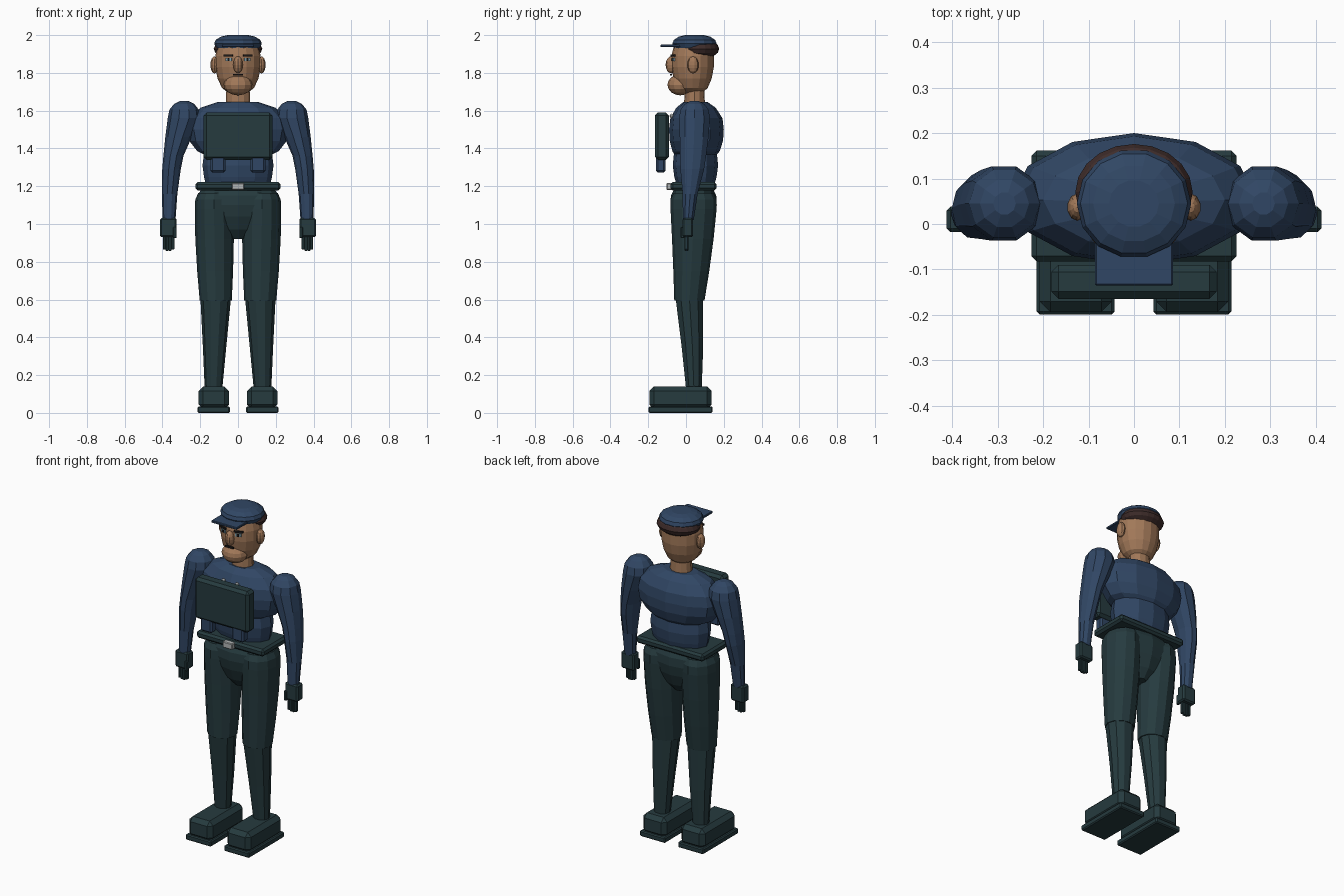
import bpy, bmesh, math
from mathutils import Matrix, Vector


def mat(name, rgb):
    m = bpy.data.materials.new(name)
    m.diffuse_color = (*rgb, 1)
    return m


NAVY = mat("navy_cloth", (0.030, 0.062, 0.128))
GREEN = mat("dark_green", (0.019, 0.043, 0.049))
SKIN = mat("skin", (0.36, 0.19, 0.10))
HAIR = mat("dark_brown_hair", (0.048, 0.025, 0.023))
METAL = mat("light_metal", (0.45, 0.47, 0.47))
BLACK = mat("near_black", (0.012, 0.010, 0.010))
EYE = mat("eye_grey_blue", (0.22, 0.36, 0.42))


def finish(bm, name, material):
    bmesh.ops.recalc_face_normals(bm, faces=bm.faces)
    me = bpy.data.meshes.new(name)
    bm.to_mesh(me)
    bm.free()
    me.materials.append(material)
    ob = bpy.data.objects.new(name, me)
    bpy.context.collection.objects.link(ob)
    return ob


def loft(name, material, rings, n=12):
    """Closed skin over horizontal elliptical rings (z, cx, cy, rx, ry)."""
    bm = bmesh.new()
    loops = []
    for z, cx, cy, rx, ry in rings:
        loops.append([bm.verts.new((cx + rx * math.cos(2 * math.pi * i / n),
                                    cy + ry * math.sin(2 * math.pi * i / n), z))
                      for i in range(n)])
    for a, b in zip(loops, loops[1:]):
        for i in range(n):
            j = (i + 1) % n
            bm.faces.new((a[i], a[j], b[j], b[i]))
    bm.faces.new(loops[0][::-1])
    bm.faces.new(loops[-1])
    return finish(bm, name, material)


def box(name, material, x, y, z, bevel=0.0, yaw=0.0):
    """Box from (min, max) ranges, with chamfered edges."""
    bm = bmesh.new()
    bmesh.ops.create_cube(bm, size=1)
    size = Vector((x[1] - x[0], y[1] - y[0], z[1] - z[0]))
    bmesh.ops.scale(bm, vec=size, verts=bm.verts)
    if bevel:
        bmesh.ops.bevel(bm, geom=bm.edges[:], offset=bevel, segments=1,
                        affect='EDGES', profile=0.5)
    bmesh.ops.rotate(bm, verts=bm.verts, matrix=Matrix.Rotation(yaw, 3, 'Z'))
    bmesh.ops.translate(bm, verts=bm.verts, vec=(sum(x) / 2, sum(y) / 2, sum(z) / 2))
    return finish(bm, name, material)


def ball(name, material, c, r, u=12, v=8):
    bm = bmesh.new()
    bmesh.ops.create_uvsphere(bm, u_segments=u, v_segments=v, radius=1)
    bmesh.ops.scale(bm, vec=r, verts=bm.verts)
    bmesh.ops.translate(bm, verts=bm.verts, vec=c)
    return finish(bm, name, material)


def side_range(s, a, b):
    return tuple(sorted((s * a, s * b)))


# Torso
loft("chest", NAVY, [(1.35, 0, .05, .14, .10), (1.385, 0, .053, .215, .125),
                     (1.44, 0, .055, .258, .141), (1.50, 0, .055, .27, .145),
                     (1.56, 0, .055, .255, .138), (1.615, 0, .053, .20, .105),
                     (1.645, 0, .05, .11, .065)])
loft("abdomen", NAVY, [(1.19, 0, .05, .165, .095), (1.25, 0, .05, .180, .112),
                       (1.31, 0, .05, .188, .120), (1.37, 0, .05, .18, .114),
                       (1.42, 0, .05, .15, .09)])
loft("pelvis", GREEN, [(.92, 0, .04, .035, .045), (.97, 0, .04, .095, .085),
                       (1.04, 0, .04, .165, .112), (1.10, 0, .04, .205, .123),
                       (1.15, 0, .04, .215, .12), (1.19, 0, .04, .19, .10)])

# Belt and chest rig
box("belt", GREEN, (-.226, .226), (-.082, .162), (1.178, 1.222), .012)
box("buckle", METAL, (-.033, .033), (-.103, -.07), (1.18, 1.217), .004)
box("chest_panel", GREEN, (-.182, .182), (-.165, -.09), (1.34, 1.59), .016)

# Neck and head
loft("neck", SKIN, [(1.62, 0, .045, .066, .056), (1.75, 0, .045, .06, .05)])
loft("head", SKIN, [(1.69, 0, .035, .045, .045), (1.72, 0, .035, .085, .08),
                    (1.77, 0, .035, .108, .101), (1.83, 0, .035, .12, .112),
                    (1.89, 0, .035, .12, .112), (1.94, 0, .035, .108, .10)], 16)
ball("jaw", SKIN, (0, -.03, 1.737), (.076, .068, .056))
ball("nose", SKIN, (0, -.078, 1.843), (.027, .03, .045), 10, 8)
box("mouth", BLACK, (-.027, .027), (-.084, -.075), (1.785, 1.795))

# Hair and cap
ball("hair", HAIR, (0, .07, 1.927), (.129, .106, .055), 20, 8)
loft("cap_crown", NAVY, [(1.932, 0, .045, .116, .112), (1.955, 0, .045, .126, .12),
                         (1.975, 0, .045, .118, .112), (1.992, 0, .045, .09, .085),
                         (2.0, 0, .045, .055, .052)], 14)
box("cap_brim", NAVY, (-.086, .086), (-.135, .02), (1.936, 1.95), .003)

for s, side in ((-1, "right"), (1, "left")):
    # Face details
    ball("ear_" + side, SKIN, (s * .125, .037, 1.842), (.022, .03, .045), 10, 8)
    yaw = s * .33
    box("eye_" + side, EYE, side_range(s, .032, .066), (-.072, -.063), (1.862, 1.880), 0, yaw)
    box("pupil_" + side, BLACK, side_range(s, .043, .055), (-.075, -.067), (1.863, 1.879), 0, yaw)
    box("brow_" + side, BLACK, side_range(s, .026, .078), (-.074, -.065), (1.886, 1.897), 0, yaw)

    # Chest pouches and collar studs
    box("pouch_" + side, NAVY, side_range(s, .067, .145), (-.158, -.108), (1.272, 1.36), .01)
    ball("stud_" + side, METAL, (s * .045, -.075, 1.572), (.012, .012, .012), 8, 6)

    # Sleeve with rounded shoulder
    loft("arm_" + side, NAVY,
         [(1.02, s * .365, .012, .034, .030), (1.16, s * .362, .022, .041, .042),
          (1.29, s * .352, .033, .049, .066), (1.36, s * .342, .038, .053, .072),
          (1.46, s * .315, .043, .070, .080), (1.56, s * .286, .045, .086, .086),
          (1.605, s * .285, .045, .078, .078), (1.635, s * .285, .045, .054, .054),
          (1.65, s * .285, .045, .025, .025)], 10)

    # Gloved hand
    box("palm_" + side, GREEN, side_range(s, .325, .412), (-.018, .038), (.93, 1.032), .008)
    for i in range(4):
        x0 = .337 + i * .0155
        box(f"finger_{side}_{i + 1}", GREEN, side_range(s, x0, x0 + .0145),
            (-.008, .012), (.858 + .006 * (i in (0, 3)), .94), .003)
    box("thumb_" + side, GREEN, side_range(s, .325, .343), (-.028, -.008), (.925, .985), .004)

    # Trouser leg
    loft("thigh_" + side, GREEN,
         [(.595, s * .118, .018, .085, .080), (.75, s * .121, .028, .095, .095),
          (.92, s * .124, .036, .102, .110), (1.08, s * .128, .04, .101, .122),
          (1.13, s * .128, .04, .098, .122), (1.165, s * .125, .04, .085, .105)], 12)
    loft("shin_" + side, GREEN,
         [(.12, s * .130, .042, .046, .043), (.35, s * .124, .034, .062, .060),
          (.61, s * .118, .018, .081, .077)], 10)

    # Boot with sole
    box("boot_" + side, GREEN, side_range(s, .048, .208), (-.194, .136), (.02, .14), .024)
    box("boot_sole_" + side, GREEN, side_range(s, .043, .214), (-.199, .141), (0, .034), .006)
